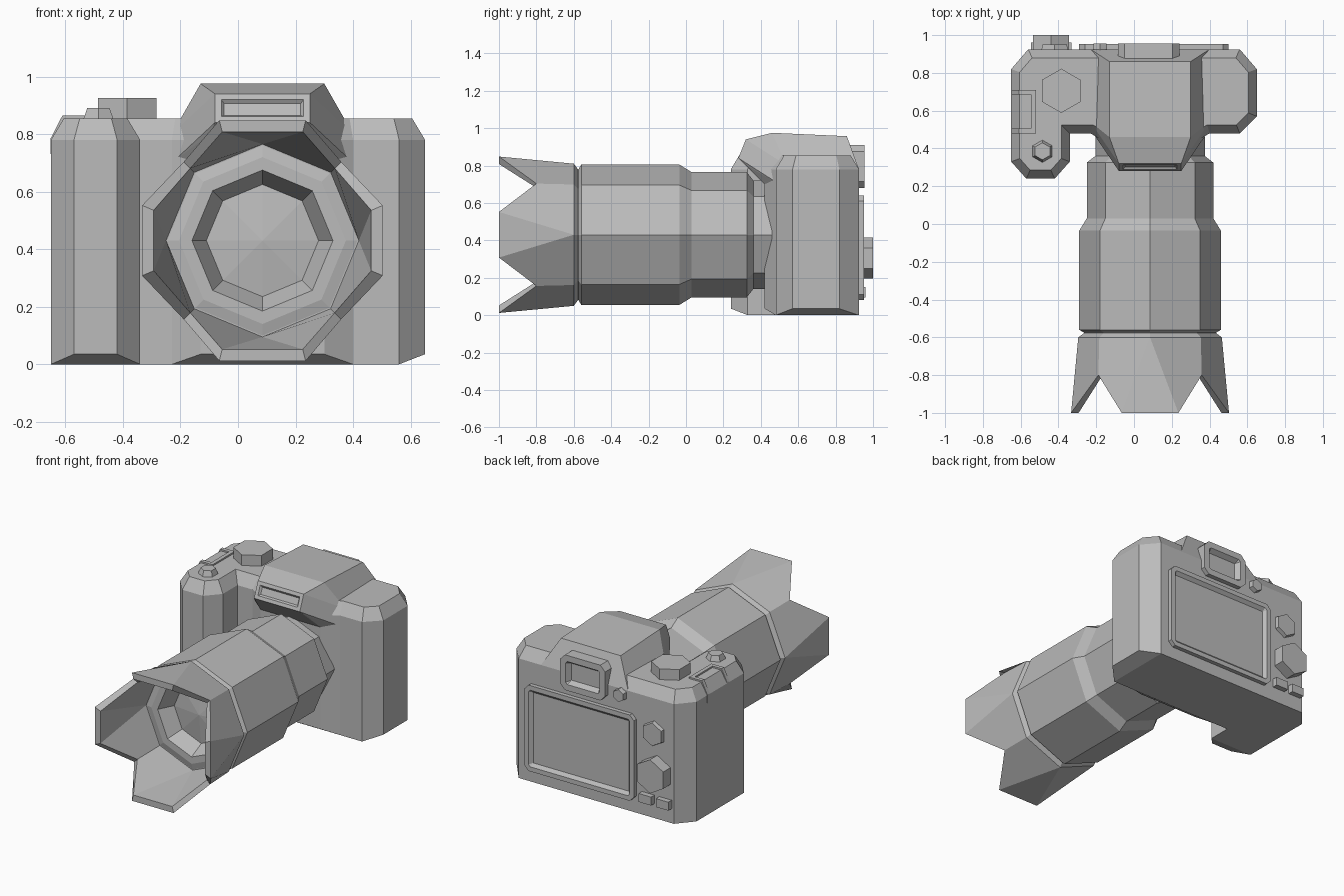
import bpy, bmesh, math
from mathutils import Vector, Matrix

cube = bpy.data.objects.get("Cube")
if cube:
    bpy.data.objects.remove(cube, do_unlink=True)

grey = bpy.data.materials.new("plain grey")
grey.use_nodes = True
COLOUR = (0.5, 0.5, 0.5, 1)
grey.diffuse_color = COLOUR
grey.node_tree.nodes["Principled BSDF"].inputs["Base Color"].default_value = COLOUR

CX, CZ = 0.085, 0.43      # lens axis


def finish(name, bm):
    bmesh.ops.recalc_face_normals(bm, faces=bm.faces[:])
    mesh = bpy.data.meshes.new(name)
    bm.to_mesh(mesh)
    bm.free()
    mesh.materials.append(grey)
    obj = bpy.data.objects.new(name, mesh)
    bpy.context.collection.objects.link(obj)
    return obj


def extrude(points, vec):
    """Closed prism from a flat outline; gives the mesh, base and cap."""
    bm = bmesh.new()
    a = [bm.verts.new(p) for p in points]
    b = [bm.verts.new(Vector(p) + Vector(vec)) for p in points]
    base, cap = bm.faces.new(a), bm.faces.new(b)
    for i in range(len(a)):
        j = (i + 1) % len(a)
        bm.faces.new((a[i], a[j], b[j], b[i]))
    bmesh.ops.recalc_face_normals(bm, faces=bm.faces[:])
    return bm, base, cap


def recess(bm, face, rim, slope, depth):
    for t, d in ((rim, 0), (slope, -depth)):
        bmesh.ops.inset_region(bm, faces=[face], thickness=t, depth=d,
                               use_even_offset=True, use_boundary=True)


def back_panel(name, x0, x1, z0, z1, y0, y1, cut, rim, slope, depth):
    """Cut-cornered plate facing the back, with a sunken middle."""
    pts = [(x0 + cut, y0, z0), (x1 - cut, y0, z0), (x1, y0, z0 + cut), (x1, y0, z1 - cut),
           (x1 - cut, y0, z1), (x0 + cut, y0, z1), (x0, y0, z1 - cut), (x0, y0, z0 + cut)]
    bm, _, cap = extrude(pts, (0, y1 - y0, 0))
    recess(bm, cap, rim, slope, depth)
    finish(name, bm)


def knob(name, loc, r, top_r, depth, back=False):
    """Six-sided button pointing up, or to the back."""
    bm = bmesh.new()
    turn = Matrix.Rotation(-math.pi / 2, 4, 'X') if back else Matrix()
    bmesh.ops.create_cone(bm, cap_ends=True, segments=6, radius1=r, radius2=top_r, depth=depth,
                          matrix=Matrix.Translation(loc) @ turn)
    finish(name, bm)


def box(name, x0, x1, y0, y1, z0, z1):
    bm, _, _ = extrude([(x0, y0, z0), (x1, y0, z0), (x1, y1, z0), (x0, y1, z0)], (0, 0, z1 - z0))
    finish(name, bm)


# Body with grip: one outline, bevelled on top, a few lifted bottom edges
outline = [(-.56, .925), (-.65, .82), (-.65, .33), (-.57, .24), (-.42, .24), (-.34, .33),
           (-.34, .48), (-.23, .48), (-.13, .42), (.30, .42), (.40, .48), (.56, .48),
           (.65, .57), (.65, .82), (.56, .925)]
bm, base, top = extrude([(x, y, 0) for x, y in outline], (0, 0, .78))
low = list(base.verts)
low = [min(low, key=lambda v: (v.co.xy - Vector(p)).length) for p in outline]
for i, j in ((2, 5), (7, 10), (11, 14)):
    bmesh.ops.connect_verts(bm, verts=[low[i], low[j]])
for i in (3, 4, 8, 9, 12, 13):
    low[i].co.z = .035
bmesh.ops.inset_region(bm, faces=[top], thickness=.045, use_even_offset=True, use_boundary=True)
bmesh.ops.translate(bm, verts=list(top.verts), vec=(0, 0, .075))
finish("camera_body", bm)

# Viewfinder hump, symmetric about the lens axis: half width, y, z
bm = bmesh.new()
for w, y, z in ((.315, .925, .78), (.315, .54, .80), (.315, .925, .70), (.315, .50, .70),
                (.215, .86, .957), (.215, .46, .975), (.165, .32, .94), (.165, .28, .84),
                (.19, .33, .795), (.215, .42, .70)):
    for side in (-1, 1):
        bm.verts.new((CX + side * w, y, z))
hull = bmesh.ops.convex_hull(bm, input=bm.verts[:])
spare = [g for g in hull["geom_interior"] if isinstance(g, bmesh.types.BMVert)]
bmesh.ops.delete(bm, geom=spare, context='VERTS')
bmesh.ops.dissolve_limit(bm, angle_limit=.03, verts=bm.verts[:], edges=bm.edges[:])
bmesh.ops.recalc_face_normals(bm, faces=bm.faces[:])
bm.normal_update()
front = min(bm.faces, key=lambda f: (f.calc_center_median() - Vector((CX, .30, .89))).length)
recess(bm, front, .022, .01, .012)
finish("viewfinder_hump", bm)

# Lens barrel: eight-sided turned profile of (y, radius), ending in the sunken glass
profile = [(.46, .29), (.36, .29), (.325, .335), (.03, .335), (-.035, .375), (-.56, .375),
           (-.575, .35), (-.59, .35), (-.59, .33), (-.60, .29), (-.60, .245), (-.50, .195)]
bm = bmesh.new()
rings = []
for y, r in profile:
    rings.append([bm.verts.new((CX + r * math.cos(k * math.pi / 4), y, CZ + r * math.sin(k * math.pi / 4)))
                  for k in range(8)])
glass = bm.verts.new((CX, -.525, CZ))
bm.faces.new(rings[0])
for k in range(8):
    n = (k + 1) % 8
    for a, b in zip(rings, rings[1:]):
        bm.faces.new((a[k], a[n], b[n], b[k]))
    bm.faces.new((rings[-1][k], rings[-1][n], glass))
finish("lens_barrel", bm)

# Petal hood: four petals with flat tips, notches on the diagonals
bm = bmesh.new()


def hood_skin(base_r, base_y, tip_r, notch_r, widths):
    base, rim = [], []
    for k in range(4):
        turn = Matrix.Rotation(-k * math.pi / 2, 3, 'Y')
        diag = Matrix.Rotation(-(k + .5) * math.pi / 2, 3, 'Y')
        w = widths[k % 2]
        mid = Vector((CX, 0, CZ))
        base += [bm.verts.new(mid + m @ Vector((base_r, base_y, 0))) for m in (turn, diag)]
        rim += [bm.verts.new(mid + turn @ Vector((tip_r, -1, s * w))) for s in (-1, 1)]
        rim.append(bm.verts.new(mid + diag @ Vector((notch_r, -.8, 0))))
    for k in range(4):
        a, d, a2 = base[2 * k], base[2 * k + 1], base[(2 * k + 2) % 8]
        t1, t2, n, t3 = (rim[(3 * k + i) % 12] for i in range(4))
        bm.faces.new((a, t1, t2))
        bm.faces.new((a, t2, n, d))
        bm.faces.new((d, n, t3, a2))
    return base, rim


outer = hood_skin(.38, -.60, .418, .387, (.122, .15))
inner = hood_skin(.335, -.59, .378, .355, (.105, .14))
bridge = list(zip(outer, inner))
for a, b in bridge:
    for i in range(len(a)):
        j = (i + 1) % len(a)
        bm.faces.new((a[i], a[j], b[j], b[i]))
finish("lens_hood", bm)

# Hood collar closing the groove
bm = bmesh.new()
bmesh.ops.create_cone(bm, segments=8, radius1=.38, radius2=.35, depth=.022,
                      matrix=Matrix.Translation((CX, -.589, CZ)) @ Matrix.Rotation(-math.pi / 2, 4, 'X'))
finish("hood_collar", bm)

# Back: screen, eyepiece and buttons
back_panel("screen", -.29, .50, .08, .64, .90, .952, .03, .03, .02, .02)
back_panel("eyepiece", -.085, .24, .68, .91, .84, .955, .035, .04, .02, .03)
knob("eyepiece_button", (-.18, .92, .745), .048, .04, .07, True)
knob("upper_back_button", (-.42, .925, .555), .085, .075, .05, True)
knob("back_dial", (-.44, .955, .305), .11, .11, .09, True)
for i, x in enumerate((-.375, -.50)):
    box("small_button_%d" % (i + 1), x - .045, x + .045, .90, .96, .095, .15)

# Top: mode dial, shutter button
knob("mode_dial", (-.385, .705, .88), .117, .117, .09)
knob("shutter_button", (-.485, .385, .865), .065, .045, .05)

# Strap loop wrapped over the grip-side top edge
for i, y in enumerate((.48, .685)):
    pts = [(-.651, y, .73), (-.651, y, .785), (-.61, y, .865), (-.52, y, .865), (-.52, y, .80), (-.60, y, .73)]
    bm, _, _ = extrude(pts, (0, .025, 0))
    finish("strap_loop_end_%d" % (i + 1), bm)
box("strap_loop_bar", -.545, -.52, .50, .69, .83, .865)
